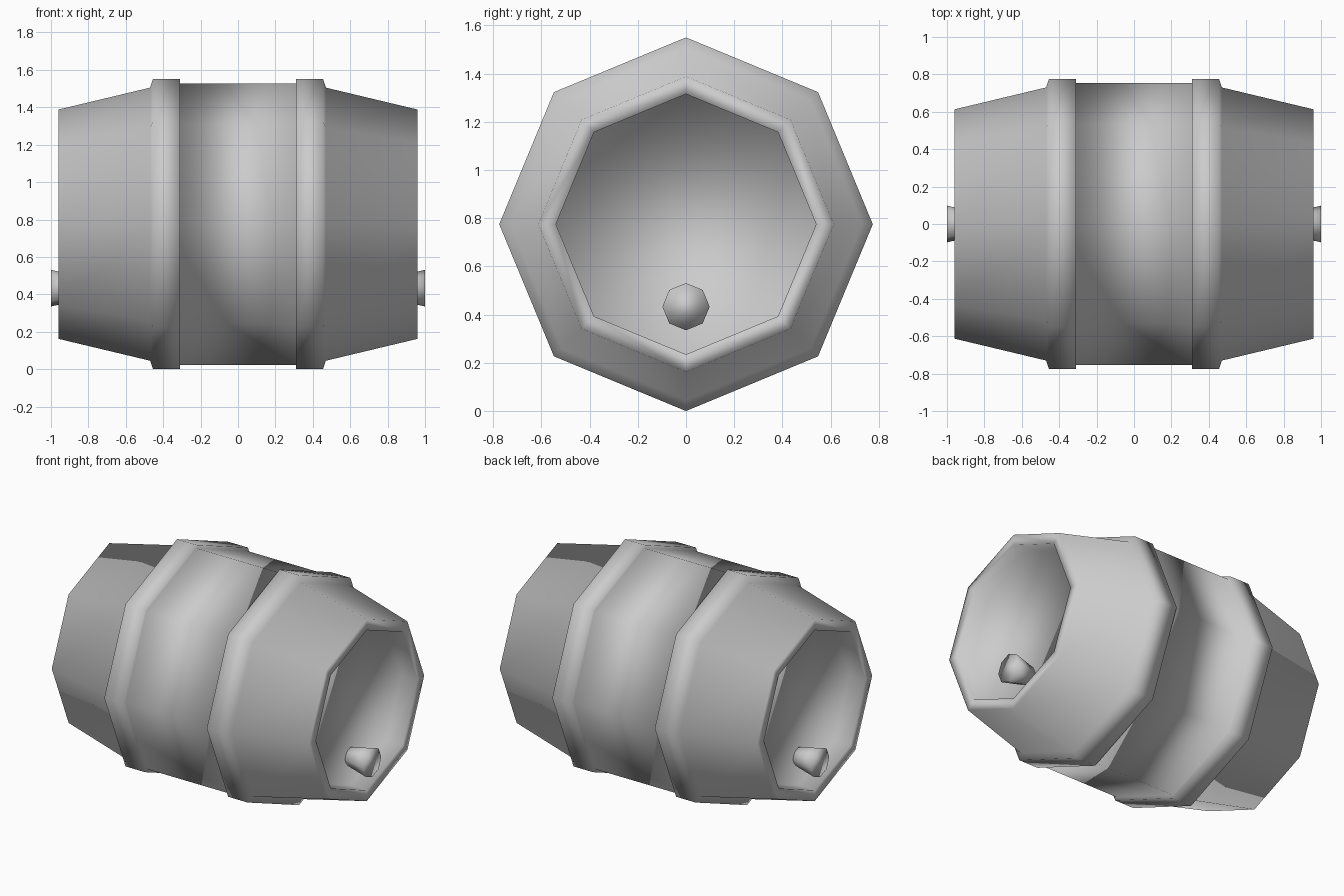
import bpy, bmesh, math

if "Cube" in bpy.data.objects:
    bpy.data.objects.remove(bpy.data.objects["Cube"])

CZ = 0.775  # height of the barrel axis
SIDES = 8


def lathe_x(name, profile, z):
    """Spin (x, radius) rings about a horizontal x axis and cap both ends."""
    bm = bmesh.new()
    rings = []
    for x, r in profile:
        rings.append([bm.verts.new((x, r * math.sin(2 * math.pi * i / SIDES),
                                    z + r * math.cos(2 * math.pi * i / SIDES)))
                      for i in range(SIDES)])
    for a, b in zip(rings, rings[1:]):
        for i in range(SIDES):
            j = (i + 1) % SIDES
            bm.faces.new((a[i], a[j], b[j], b[i]))
    bm.faces.new(rings[0])
    bm.faces.new(rings[-1])
    bmesh.ops.recalc_face_normals(bm, faces=bm.faces)
    mesh = bpy.data.meshes.new(name)
    bm.to_mesh(mesh)
    bm.free()
    mesh.shade_smooth()
    obj = bpy.data.objects.new(name, mesh)
    bpy.context.collection.objects.link(obj)
    return obj


# Barrel: recessed lid, rim, tapered staves, raised hoop, belly; then mirrored
half = [(0.84, 0.54), (0.96, 0.54), (0.96, 0.613), (0.47, 0.73),
        (0.455, 0.775), (0.31, 0.775), (0.31, 0.753)]
lathe_x("barrel", [(-x, r) for x, r in half] + half[::-1], CZ)

# Flared bung in each lid
for side, label in ((-1, "left"), (1, "right")):
    lathe_x(label + "_bung", [(side * 0.835, 0.06), (side * 1.0, 0.098)], 0.433)
